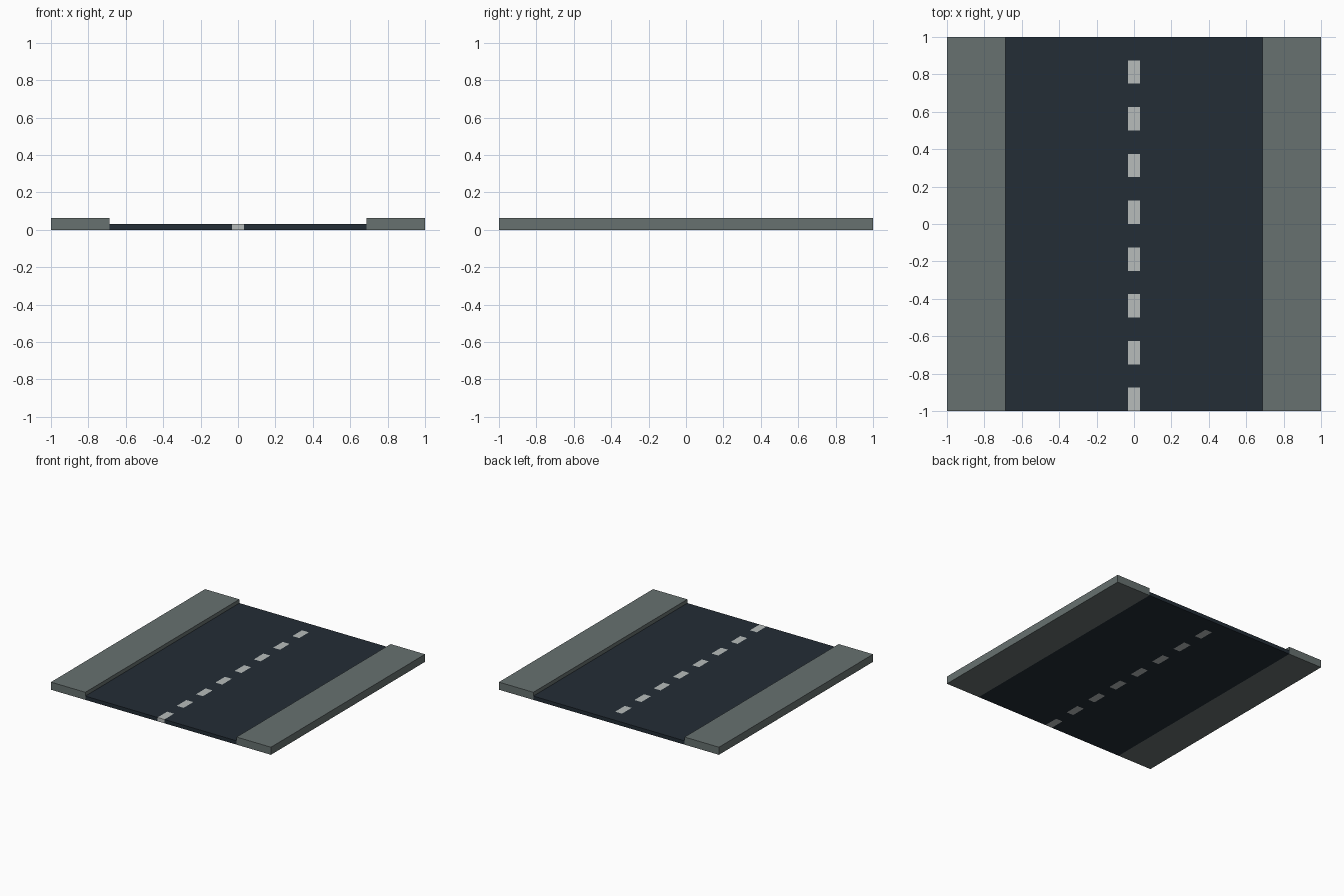
import bpy, bmesh
from mathutils import Vector

if "Cube" in bpy.data.objects:
    bpy.data.objects.remove(bpy.data.objects["Cube"])

U = 0.03125                      # smallest step of the model
ROAD_HALF, DASH_HALF = 22 * U, U
DASH_LEN = 4 * U
ROAD_H, WALK_H = U, 2 * U


def linear(c):
    c /= 255
    return c / 12.92 if c <= 0.04045 else ((c + 0.055) / 1.055) ** 2.4


def material(name, r, g, b):
    m = bpy.data.materials.new(name)
    m.diffuse_color = (linear(r), linear(g), linear(b), 1)
    m.use_nodes = True
    m.node_tree.nodes["Principled BSDF"].inputs["Base Color"].default_value = m.diffuse_color
    return m


asphalt = material("dark asphalt", 35, 45, 54)
concrete = material("grey concrete", 103, 113, 112)
paint = material("pale line paint", 183, 188, 187)


def slab(name, x0, x1, height, mats, x_cuts=(), y_cuts=()):
    """Box spanning the full length in y, with optional lengthwise and crosswise cuts."""
    bm = bmesh.new()
    bmesh.ops.create_cube(bm, size=1)
    for v in bm.verts:
        v.co = Vector(((x0 + x1) / 2 + v.co.x * (x1 - x0), v.co.y * 2, (v.co.z + 0.5) * height))
    cuts = [((x, 0, 0), (1, 0, 0)) for x in x_cuts] + [((0, y, 0), (0, 1, 0)) for y in y_cuts]
    for co, no in cuts:
        bmesh.ops.bisect_plane(bm, geom=bm.verts[:] + bm.edges[:] + bm.faces[:],
                               plane_co=co, plane_no=no)
    mesh = bpy.data.meshes.new(name)
    bm.to_mesh(mesh)
    bm.free()
    for m in mats:
        mesh.materials.append(m)
    ob = bpy.data.objects.new(name, mesh)
    bpy.context.collection.objects.link(ob)
    return ob


# Road bed, cut so the dashes can be coloured right through
road = slab("road", -ROAD_HALF, ROAD_HALF, ROAD_H, [asphalt, paint],
            (-DASH_HALF, DASH_HALF), [-1 + i * DASH_LEN for i in range(1, 16)])

# Centre dashes: every second cell of the middle strip, starting at the front edge
for f in road.data.polygons:
    x, y, _ = f.center
    cell = int((y + 1) / DASH_LEN + 1e-4)
    if abs(x) < DASH_HALF and cell % 2 == 0 and y < 0.99:
        f.material_index = 1

# Raised pavements on both sides
slab("left_pavement", -1, -ROAD_HALF, WALK_H, [concrete])
slab("right_pavement", ROAD_HALF, 1, WALK_H, [concrete])
